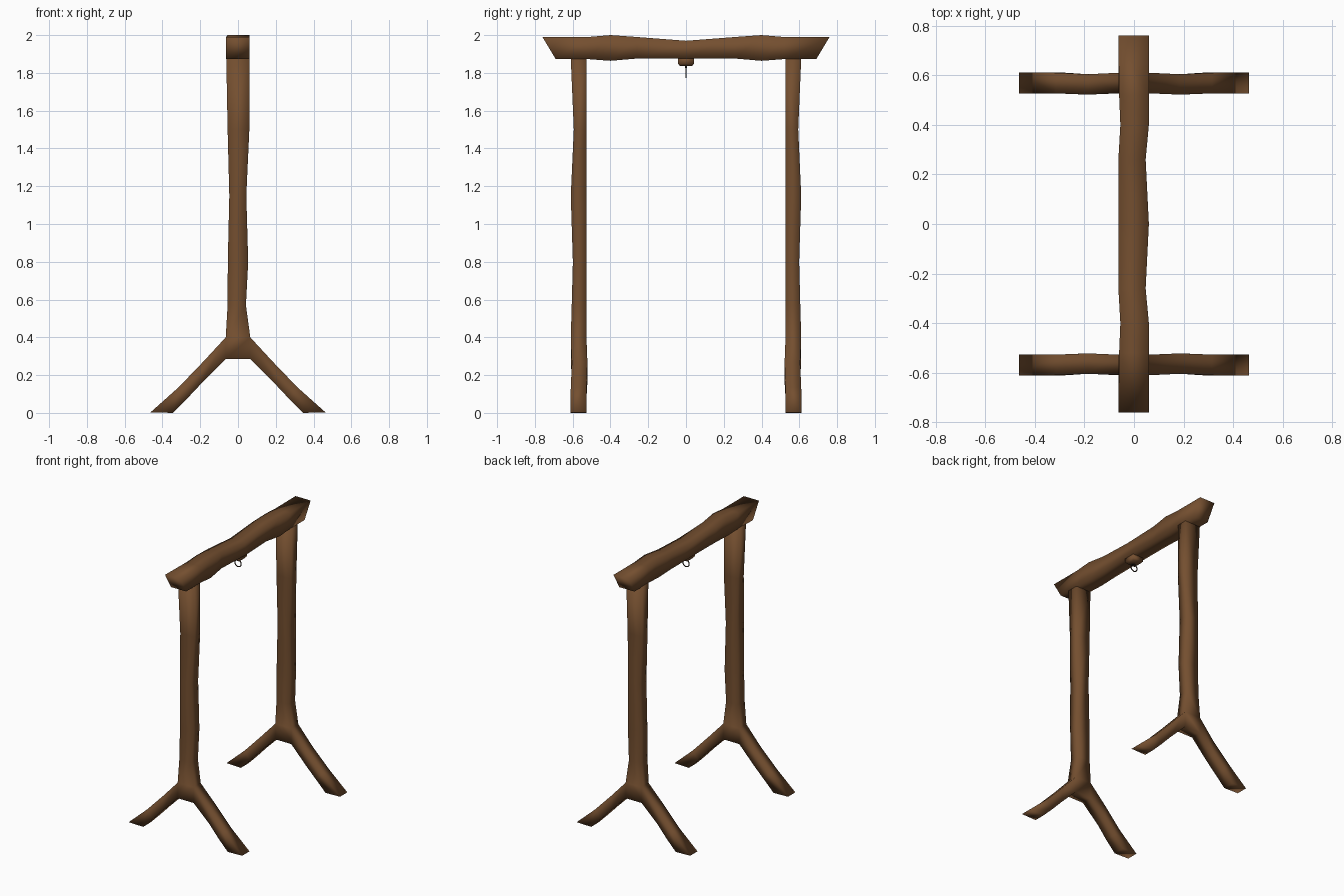
import bpy, bmesh, math

if "Cube" in bpy.data.objects:
    bpy.data.objects.remove(bpy.data.objects["Cube"])

def material(name, rgb):
    m = bpy.data.materials.new(name)
    m.diffuse_color = (*rgb, 1)
    m.use_nodes = True
    m.node_tree.nodes["Principled BSDF"].inputs["Base Color"].default_value = m.diffuse_color
    return m

WOOD = material("brown wood", (0.175, 0.078, 0.029))
IRON = material("dark iron", (0.04, 0.025, 0.015))

def loft(bm, rings, cap_start=True, cap_end=True):
    """Skin a chain of four-cornered rings."""
    loops = [[bm.verts.new(p) for p in r] for r in rings]
    for a, b in zip(loops, loops[1:]):
        for i in range(4):
            j = (i + 1) % 4
            bm.faces.new((a[i], a[j], b[j], b[i]))
    if cap_start:
        bm.faces.new(loops[0])
    if cap_end:
        bm.faces.new(loops[-1])

def finish(bm, name, mat):
    bmesh.ops.remove_doubles(bm, verts=bm.verts, dist=0.0005)
    bmesh.ops.recalc_face_normals(bm, faces=bm.faces)
    for f in bm.faces:
        f.smooth = True
    me = bpy.data.meshes.new(name)
    bm.to_mesh(me)
    bm.free()
    me.materials.append(mat)
    ob = bpy.data.objects.new(name, me)
    bpy.context.collection.objects.link(ob)
    return ob

# Top beam: rough-hewn, ends cut back underneath
# (y at top, y at bottom, left x, right x, bottom z, top z)
half = [(0, 0, -.063, .060, 1.877, 1.970),
        (.26, .26, -.063, .047, 1.876, 1.990),
        (.40, .40, -.055, .060, 1.864, 2.000),
        (.52, .52, -.060, .060, 1.873, 1.990),
        (.76, .69, -.063, .060, 1.873, 1.990)]
stations = [(-s[0], -s[1], *s[2:]) for s in half[:0:-1]] + half
bm = bmesh.new()
loft(bm, [((x0, yb, zb), (x1, yb, zb), (x1, yt, zt), (x0, yt, zt))
          for yt, yb, x0, x1, zb, zt in stations])
finish(bm, "top_beam", WOOD)

# Posts with forked feet, mirrored front to back
J = (.065, .285, .40)     # fork half width, bottom and top height
post = [(1.876, -.062, .060, .610), (1.50, -.055, .060, .594),
        (1.15, -.046, .044, .610), (.80, -.054, .054, .599),
        (.57, -.055, .042, .605), (J[2], -J[0], J[0], .610),
        (J[1], -J[0], J[0], .610)]
# Leg sections: upper x, upper z, lower x, lower z, inner y, outer y
leg = [(J[0], J[2], J[0], J[1], .527, .610),
       (.185, .270, .190, .160, .522, .604),
       (.315, .135, .270, .075, .527, .610),
       (.463, .003, .345, 0, .527, .612)]
for side, label in ((-1, "front"), (1, "back")):
    bm = bmesh.new()
    loft(bm, [((x0, side * .527, z), (x1, side * .527, z),
               (x1, side * yo, z), (x0, side * yo, z)) for z, x0, x1, yo in post])
    # open the fork sides so the legs join on
    opened = [f for f in bm.faces if f.calc_center_median().z < J[2] - .01
              and abs(f.calc_center_median().x) > .06]
    bmesh.ops.delete(bm, geom=opened, context='FACES_ONLY')
    for sx in (-1, 1):
        loft(bm, [((sx * xu, side * yi, zu), (sx * xu, side * yo, zu),
                   (sx * xl, side * yo, zl), (sx * xl, side * yi, zl))
                  for xu, zu, xl, zl, yi, yo in leg], cap_start=False)
    finish(bm, label + "_forked_post", WOOD)

# Small block under the middle of the beam
bm = bmesh.new()
loft(bm, [((-h, -h, z), (h, -h, z), (h, h, z), (-h, h, z))
          for h, z in ((.032, 1.836), (.042, 1.848), (.042, 1.885))])
finish(bm, "hook_block", WOOD)

# Hanging ring
bpy.ops.mesh.primitive_torus_add(major_radius=.026, minor_radius=.004,
                                 major_segments=16, minor_segments=6,
                                 location=(0, 0, 1.803),
                                 rotation=(math.pi / 2, 0, 0))
ring = bpy.context.object
ring.name = "hanging_ring"
ring.data.materials.append(IRON)
bpy.ops.object.shade_smooth()

# Stem of the ring
bpy.ops.mesh.primitive_cylinder_add(vertices=6, radius=.004, depth=.02,
                                    location=(0, 0, 1.836))
bpy.context.object.name = "ring_stem"
bpy.context.object.data.materials.append(IRON)
